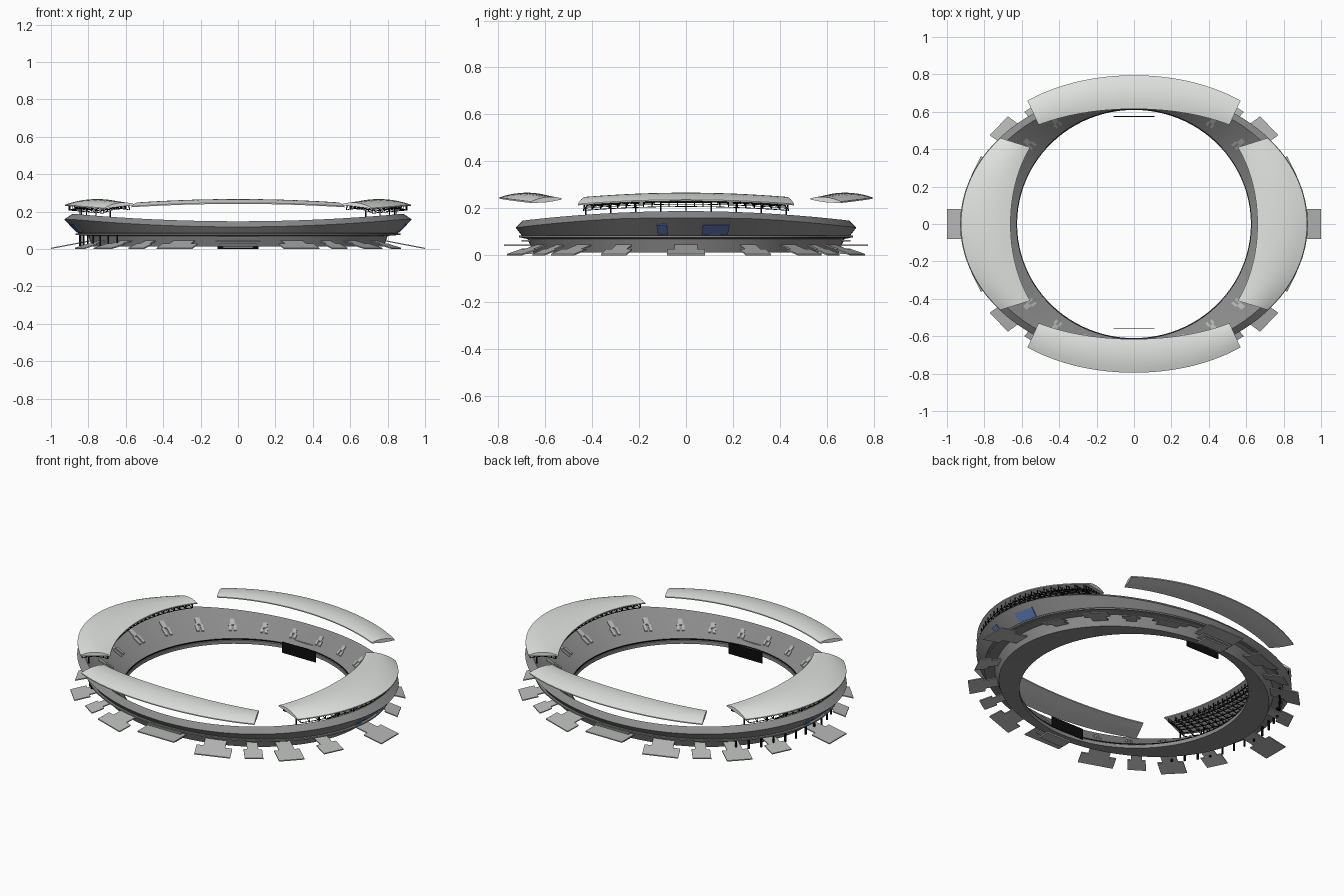
import bpy, bmesh, math
from mathutils import Vector

if "Cube" in bpy.data.objects:
    bpy.data.objects.remove(bpy.data.objects["Cube"])

def mat(name, c):
    m = bpy.data.materials.new(name)
    m.diffuse_color = (*c, 1)
    m.use_nodes = True
    m.node_tree.nodes["Principled BSDF"].inputs["Base Color"].default_value = m.diffuse_color
    return m

GREY = mat("concrete grey", (0.26, 0.26, 0.26))
PALE = mat("pale concrete", (0.46, 0.47, 0.46))
WHITE = mat("roof white", (0.76, 0.78, 0.76))
BLACK = mat("black steel", (0.004, 0.004, 0.004))
BLUE = mat("blue glass", (0.11, 0.19, 0.48))
UP = Vector((0, 0, 1))

def finish(bm, name, m, smooth=False):
    bmesh.ops.recalc_face_normals(bm, faces=bm.faces)
    me = bpy.data.meshes.new(name)
    bm.to_mesh(me)
    bm.free()
    me.materials.append(m)
    ob = bpy.data.objects.new(name, me)
    bpy.context.collection.objects.link(ob)
    if smooth:
        bpy.context.view_layer.objects.active = ob
        ob.select_set(True)
        bpy.ops.object.shade_smooth_by_angle(angle=math.radians(30))
        ob.select_set(False)
    return ob

def slab(bm, pts, off):
    """Four corners thickened by an offset vector."""
    lo = [bm.verts.new(p) for p in pts]
    hi = [bm.verts.new(Vector(p) + off) for p in pts]
    bm.faces.new(lo)
    bm.faces.new(hi)
    for i in range(4):
        j = (i + 1) % 4
        bm.faces.new((lo[i], lo[j], hi[j], hi[i]))

def beam(bm, p, q, w):
    p, q = Vector(p), Vector(q)
    d = (q - p).normalized()
    s = d.cross(UP if abs(d.z) < 0.9 else Vector((1, 0, 0))).normalized() * w / 2
    t = d.cross(s)
    slab(bm, [p + s + t, p - s + t, p - s - t, p + s - t], q - p)

def loop_pt(a, b, th, z=0):
    """Point on an oval at polar angle th."""
    c, s = math.cos(th), math.sin(th)
    r = ((c / a) ** 2 + (s / b) ** 2) ** -0.5
    return Vector((r * c, r * s, z))

def rim_z(p):
    return 0.148 + 0.04 * min(1, (p.x / 0.88) ** 2)

def rim_in(th):
    p = loop_pt(0.885, 0.695, th)
    p.z = rim_z(p)
    return p

def rim_out(th):
    p = loop_pt(0.93, 0.725, th)
    p.z = rim_z(p) - 0.03
    return p

def stand(th, u):
    return loop_pt(0.625, 0.61, th, 0.035).lerp(rim_in(th), u)

def outer_wall(th, u):
    return loop_pt(0.855, 0.70, th, 0.085).lerp(rim_out(th), u)

# Bowl: stands, saddle-shaped rim, leaning outer wall and plinth
bm = bmesh.new()
N = 96
rings = []
for i in range(N):
    th = math.tau * i / N
    prof = [loop_pt(0.625, 0.61, th, 0.015), stand(th, 0), stand(th, 0.5), rim_in(th),
            rim_out(th), outer_wall(th, 0), loop_pt(0.855, 0.70, th, 0.074),
            loop_pt(0.80, 0.675, th, 0.07), loop_pt(0.78, 0.65, th, 0.012)]
    rings.append([bm.verts.new(p) for p in prof])
for i in range(N):
    a, b = rings[i], rings[(i + 1) % N]
    for k in range(len(a)):
        l = (k + 1) % len(a)
        bm.faces.new((a[k], a[l], b[l], b[k]))
finish(bm, "stadium_bowl", GREY, True)

# Thin walkway ledge round the outside
bm = bmesh.new()
for i in range(N):
    t0, t1 = math.tau * i / N, math.tau * (i + 1) / N
    slab(bm, [loop_pt(a, b, t, 0.076) for a, b, t in
              ((0.84, 0.69, t0), (0.87, 0.712, t0), (0.87, 0.712, t1), (0.84, 0.69, t1))], UP * 0.008)
finish(bm, "walkway_ledge", GREY)

# Stand entrances: pale two-legged plates half way up the seating
bm = bmesh.new()
for i in range(24):
    th = math.tau * (i + 0.5) / 24
    for w0, w1, u0, u1 in ((-.03, -.01, .3, .48), (.01, .03, .3, .48), (-.018, .018, .48, .66)):
        slab(bm, [stand(th + w0, u0), stand(th + w1, u0), stand(th + w1, u1), stand(th + w0, u1)], UP * 0.006)
finish(bm, "stand_entrances", PALE)

# Pitch-side rail
bm = bmesh.new()
for i in range(N):
    p, q = (loop_pt(0.628, 0.613, math.tau * k / N, 0.036) for k in (i, i + 1))
    slab(bm, [p, q, q * 1.004, p * 1.004], UP * 0.008)
finish(bm, "pitch_rail", BLACK)

# Two black display boards
for name, y in (("back_board", 0.573), ("front_board", -0.562)):
    bm = bmesh.new()
    slab(bm, [(-0.11, y, 0), (0.11, y, 0), (0.11, y + 0.004, 0), (-0.11, y + 0.004, 0)], UP * 0.065)
    finish(bm, name, BLACK)

# Blue glazing on outer walls and in the upper stands
bm = bmesh.new()
for side in (0, math.pi):
    o = Vector((math.cos(side) * 0.005, 0, -0.003))
    for t0, t1 in ((-0.14, -0.09), (0.08, 0.21)):
        slab(bm, [outer_wall(side + t, u) for t, u in ((t0, .1), (t1, .1), (t1, .65), (t0, .65))], o)
    slab(bm, [stand(side + t, u) for t, u in ((.08, .75), (.21, .75), (.21, .92), (.08, .92))], UP * 0.006)
finish(bm, "blue_glazing", BLUE)

# Flared access ramps round the base
bm = bmesh.new()
def ramp(th, w, reach):
    foot = loop_pt(0.86 + reach, 0.67 + reach * 0.7, th)
    top = loop_pt(0.79, 0.66, th, 0.04)
    d = Vector((math.cos(th) / 0.8, math.sin(th) / 0.6, 0)).normalized()
    s = d.cross(UP)
    mid = top.lerp(foot, 0.45)
    slab(bm, [top - s * w * .3, top + s * w * .3, mid + s * w * .3, mid - s * w * .3], UP * 0.006)
    slab(bm, [mid - s * w * .5, mid + s * w * .5, foot + s * w * .5, foot - s * w * .5], UP * 0.006)
ramps = [(20, 0.12, 0.075), (36, 0.14, 0.135), (49, 0.10, 0.12), (65, 0.2, 0.15)]
for deg, w, reach in ramps:
    t = math.radians(deg)
    for th in (t, math.pi - t, math.pi + t, -t):
        ramp(th, w, reach)
for th in (0, math.pi):
    ramp(th, 0.16, 0.14)
finish(bm, "access_ramps", PALE)

# Front and back portals with thin decks
for name, s in (("back_portal", 1), ("front_portal", -1)):
    bm = bmesh.new()
    slab(bm, [(x, s * y, 0.04) for x, y in ((-.12, .64), (.12, .64), (.12, .775), (-.12, .775))], UP * 0.006)
    for z, w in ((0.005, 0.08), (0.022, 0.1), (0.058, 0.11)):
        slab(bm, [(x, s * y, z) for x, y in ((-w, .63), (w, .63), (w, .70), (-w, .70))], UP * 0.008)
    finish(bm, name, PALE)

# Roofs: (inner distance, inner drop, inner half length, outer ..., edge fall)
SIDE = (0.66, 0.105, 0.41, 0.925, 0.21, 0.46, 0.03)
END = (0.615, 0.085, 0.51, 0.795, 0.135, 0.57, 0.02)

def roof_pt(spec, axis, s, u, t):
    d0, f0, h0, d1, f1, h1, fall = spec
    k = t * t * (0.85 + 0.15 * t * t)
    d = (d0 - f0 * k) * (1 - u) + (d1 - f1 * k) * u
    l = (h0 * (1 - u) + h1 * u) * t
    z = 0.267 - 0.018 * t * t - fall * (u - 0.35) ** 2 / 0.42
    return Vector((s * d, l, z)) if axis == 0 else Vector((l, s * d, z))

def roof(name, spec, axis, s):
    bm = bmesh.new()
    nu, nt = 8, 32
    grid = {}
    for i in range(nu + 1):
        for j in range(nt + 1):
            u, t = i / nu, 2 * j / nt - 1
            p = roof_pt(spec, axis, s, u, t)
            grid[i, j, 0] = bm.verts.new(p)
            grid[i, j, 1] = bm.verts.new(p - UP * (0.006 + 0.016 * math.sin(math.pi * u)))
    for k in (0, 1):
        for i in range(nu):
            for j in range(nt):
                bm.faces.new((grid[i, j, k], grid[i + 1, j, k], grid[i + 1, j + 1, k], grid[i, j + 1, k]))
    for j in range(nt):
        for i in (0, nu):
            bm.faces.new((grid[i, j, 0], grid[i, j + 1, 0], grid[i, j + 1, 1], grid[i, j, 1]))
    for i in range(nu):
        for j in (0, nt):
            bm.faces.new((grid[i, j, 0], grid[i + 1, j, 0], grid[i + 1, j, 1], grid[i, j, 1]))
    finish(bm, name, WHITE, True)

roof("right_roof", SIDE, 0, 1)
roof("left_roof", SIDE, 0, -1)
roof("back_roof", END, 1, 1)
roof("front_roof", END, 1, -1)

# Steel lattice and posts under the side roofs
for name, s in (("right_roof_truss", 1), ("left_roof_truss", -1)):
    bm = bmesh.new()
    T = [-0.96 + 1.92 * j / 24 for j in range(25)]
    U = [0.08, 0.22, 0.36, 0.5, 0.64, 0.78, 0.92]
    low = lambda u, t: roof_pt(SIDE, 0, s, u, t) - UP * 0.036
    for j, t in enumerate(T):
        for a, b in zip(U, U[1:]):
            beam(bm, low(a, t), low(b, t), 0.003)
            beam(bm, low(a, t), low((a + b) / 2, t) + UP * 0.022, 0.003)
        for u in U:
            beam(bm, low(u, t), low(u, t) + UP * 0.024, 0.003)
            if j < 24:
                beam(bm, low(u, t), low(u, T[j + 1]), 0.003)
        if j % 3 == 0:
            p = low(0.7, t)
            beam(bm, p, (p.x, p.y, 0.14), 0.006)
    finish(bm, name, BLACK)

# Open colonnade below the left side wall
bm = bmesh.new()
for i in range(15):
    th = math.pi + math.radians(-35 + 5 * i)
    p = loop_pt(0.845, 0.70, th, 0.015)
    beam(bm, p, p + UP * 0.065, 0.009)
finish(bm, "left_colonnade", BLACK)
